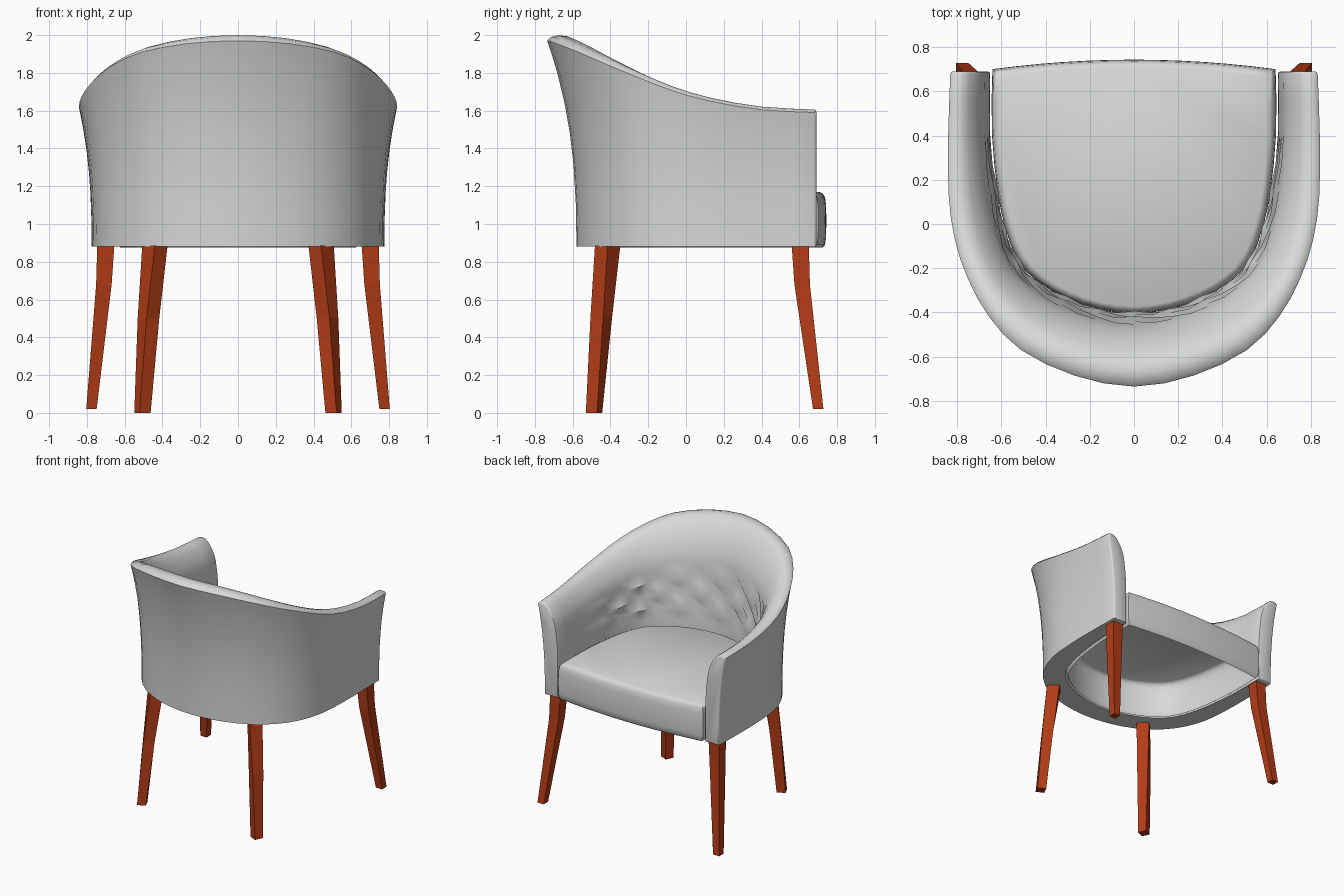
import bpy, bmesh, math
from mathutils import Vector

if "Cube" in bpy.data.objects:
    bpy.data.objects.remove(bpy.data.objects["Cube"])


def material(name, rgb):
    m = bpy.data.materials.new(name)
    m.diffuse_color = (*rgb, 1)
    m.use_nodes = True
    m.node_tree.nodes["Principled BSDF"].inputs["Base Color"].default_value = m.diffuse_color
    return m


FABRIC = material("light grey fabric", (0.68, 0.70, 0.69))
WOOD = material("red brown wood", (0.45, 0.045, 0.008))


def finish(bm, name, mat, angle=None):
    bmesh.ops.recalc_face_normals(bm, faces=bm.faces)
    me = bpy.data.meshes.new(name)
    bm.to_mesh(me)
    bm.free()
    me.materials.append(mat)
    ob = bpy.data.objects.new(name, me)
    bpy.context.collection.objects.link(ob)
    if angle:
        bpy.ops.object.select_all(action='DESELECT')
        ob.select_set(True)
        bpy.context.view_layer.objects.active = ob
        bpy.ops.object.shade_smooth_by_angle(angle=math.radians(angle))
    return ob


def loft(bm, rings, closed=True):
    vs = [[bm.verts.new(p) for p in r] for r in rings]
    n = len(vs[0])
    for a, b in zip(vs, vs[1:]):
        for i in range(n if closed else n - 1):
            k = (i + 1) % n
            bm.faces.new((a[i], a[k], b[k], b[i]))
    return vs


# Plan of the wrap-around shell: bottom x,y / rim x,y,z / inside x,y
HALF = [
    (.77, .69, .83, .69, 1.59, .65, .69),
    (.775, .4, .84, .4, 1.605, .65, .4),
    (.77, .15, .838, .13, 1.65, .625, .15),
    (.75, -.05, .81, -.07, 1.705, .59, -.02),
    (.69, -.22, .75, -.25, 1.775, .53, -.17),
    (.59, -.36, .655, -.42, 1.845, .44, -.265),
    (.43, -.48, .51, -.57, 1.91, .31, -.34),
    (.22, -.555, .27, -.685, 1.955, .16, -.39),
    (0, -.58, 0, -.735, 1.97, 0, -.41),
]
SIGN = (-1, 1, -1, 1, 1, -1, 1)
keys = HALF + [tuple(v * s for v, s in zip(k, SIGN)) for k in HALF[-2::-1]]


def mid(i):
    p = [keys[max(0, min(len(keys) - 1, i + d))] for d in (-1, 0, 1, 2)]
    return tuple((9 * (b + c) - a - d) / 16 for a, b, c, d in zip(*p))


stations = []
for i, k in enumerate(keys):
    stations.append(k)
    if i < len(keys) - 1:
        stations.append(mid(i))
LAST = len(stations) - 1
BASE, SEAT = 0.88, 1.17


def section(i, s):
    b, r, zr, n = Vector(s[0:2]), Vector(s[2:4]), s[4], Vector(s[5:7])
    pts = []
    # flared outside
    for t in (0, .2, .4, .55, .7, .85, .95, 1):
        p = b + (r - b) * t ** 2.5
        pts.append((p.x, p.y, BASE + t * (zr - BASE)))
    # rolled rim
    for u, d in ((.06, .025), (.18, .037), (.32, .03), (.48, -.02),
                 (.66, -.12), (.79, -.23)):
        p = r + (n - r) * u
        pts.append((p.x, p.y, zr + d * (zr - SEAT)))
    # diamond-tufted inside
    inward = (n - r).normalized()
    side = max(0, min(1, (min(i, LAST - i) - 2) / 3))
    for j in range(9):
        f = j / 8
        u = .87 + .13 * math.sin(f * math.pi / 2)
        puff = abs(math.sin(math.pi * (i + j) / 4) * math.sin(math.pi * (i - j) / 4))
        fade = side * min(1, math.sin(f * math.pi) * 1.6)
        p = r + (n - r) * u + inward * fade * (.045 * math.sqrt(puff) - .025)
        pts.append((p.x, p.y, zr - (.34 + .62 * f) * (zr - SEAT)))
    pts.append((n.x, n.y, SEAT - .04))
    pts.append((n.x, n.y, BASE))
    return pts


# Back and arms in one padded shell
bm = bmesh.new()
rings = loft(bm, [section(i, s) for i, s in enumerate(stations)])
caps = [bm.faces.new(rings[0]), bm.faces.new(rings[-1])]
bmesh.ops.recalc_face_normals(bm, faces=bm.faces)
edges = list({e for c in caps for e in c.edges})
bmesh.ops.bevel(bm, geom=edges, offset=.012, segments=2, affect='EDGES', profile=.5)
finish(bm, "back_and_arms", FABRIC, 45)

# Seat cushion: rounded top and bowed front, open underneath
plan = [Vector((s[5], s[6])) * 1 for s in stations]
front = [Vector((-.64 + 1.28 * k / 12, .70 + .043 * (1 - (k / 6 - 1) ** 2)))
         for k in range(13)]
outline = [Vector((p.x * .988, p.y + .004)) for p in plan[1:-1]] + front
centre = Vector((0, .15))
bm = bmesh.new()
levels = []
for z, inset in ((.875, .03), (.89, .012), (.93, .002), (1.02, 0), (1.1, .002),
                 (1.14, .012), (1.16, .03), (1.17, .06)):
    levels.append([(*(centre + (p - centre) * (1 - inset)), z) for p in outline])
rings = loft(bm, levels)
bm.faces.new(rings[-1])
finish(bm, "seat_cushion", FABRIC, 50)


# Tapered legs from stacked square sections: x, y, z, half diagonal, rotation
def leg(name, sections, side):
    bm = bmesh.new()
    rows = []
    for x, y, z, h, rot in sections:
        rows.append([(side * (x + h * math.cos(math.radians(rot + 90 * k))),
                      y + h * math.sin(math.radians(rot + 90 * k)), z)
                     for k in range(4)])
    rings = loft(bm, rows)
    bm.faces.new(rings[0])
    bm.faces.new(rings[-1])
    finish(bm, name, WOOD)


for side, label in ((-1, "left"), (1, "right")):
    leg("front_leg_" + label, [(.776, .70, .02, .039, 45), (.71, .615, .68, .058, 45),
                               (.70, .605, .885, .064, 45)], side)
    leg("back_leg_" + label, [(.506, -.487, 0, .046, 20), (.474, -.449, .5, .058, 10),
                              (.44, -.415, .885, .067, 0)], side)
